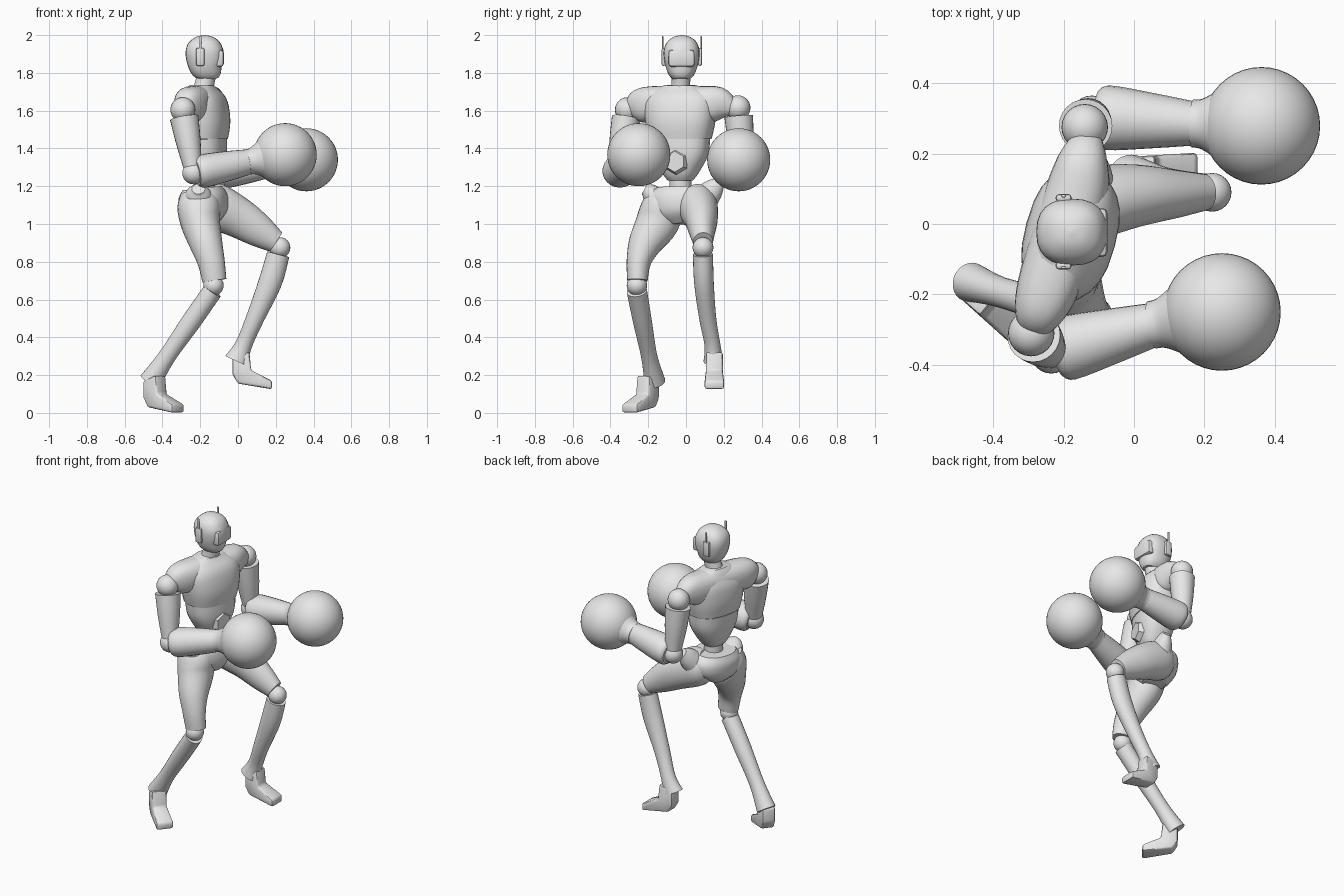
import bpy, bmesh, math
from mathutils import Vector, Matrix

cube = bpy.data.objects.get("Cube")
if cube:
    bpy.data.objects.remove(cube, do_unlink=True)

grey = bpy.data.materials.new("plain grey")
grey.use_nodes = True
grey.diffuse_color = (.8, .8, .8, 1)
grey.node_tree.nodes["Principled BSDF"].inputs["Base Color"].default_value = grey.diffuse_color

UP = Vector((0, 0, 1))
SIDE = Vector((0, 1, 0))
FORWARD = Vector((1, 0, 0))
SHOULDER_LINE = Vector((.26, .96, 0)).normalized()
CHEST_FRONT = SHOULDER_LINE.cross(UP)


def finish(name, bm, sharp=38):
    """Turn a bmesh into a grey object with smooth shading and sharp creases."""
    bmesh.ops.recalc_face_normals(bm, faces=bm.faces[:])
    mesh = bpy.data.meshes.new(name)
    bm.to_mesh(mesh)
    bm.free()
    mesh.materials.append(grey)
    for poly in mesh.polygons:
        poly.use_smooth = True
    mesh.set_sharp_from_angle(angle=math.radians(sharp))
    obj = bpy.data.objects.new(name, mesh)
    bpy.context.collection.objects.link(obj)
    return obj


def spline(rings, steps):
    """Smoothly interpolate the ring values."""
    out = []
    last = len(rings) - 1
    for i in range(last):
        p, q, r, s = (rings[min(max(k, 0), last)] for k in range(i - 1, i + 3))
        for j in range(steps):
            t = j / steps
            out.append([b + t / 2 * (c - a + t * (2*a - 5*b + 4*c - d + t * (3*(b - c) + d - a)))
                        for a, b, c, d in zip(p, q, r, s)])
    return out + [list(rings[last])]


def loft(name, rings, ref, power=2.0, sides=24, steps=4):
    """Skin rings of (x, y, z, half width along ref, half width across)."""
    bm = bmesh.new()
    data = spline(rings, steps)
    centres = [Vector(d[:3]) for d in data]
    loops = []
    for i, d in enumerate(data):
        along = (centres[min(i + 1, len(data) - 1)] - centres[max(i - 1, 0)]).normalized()
        u = (ref - along * ref.dot(along)).normalized()
        w = along.cross(u)
        loop = []
        for k in range(sides):
            angle = math.tau * k / sides
            c, s = math.cos(angle), math.sin(angle)
            cu = math.copysign(abs(c) ** (2 / power), c) * max(d[3], .004)
            sw = math.copysign(abs(s) ** (2 / power), s) * max(d[4], .004)
            loop.append(bm.verts.new(centres[i] + u * cu + w * sw))
        loops.append(loop)
    for low, high in zip(loops, loops[1:]):
        for k in range(sides):
            n = (k + 1) % sides
            bm.faces.new((low[k], low[n], high[n], high[k]))
    bm.faces.new(loops[0])
    bm.faces.new(loops[-1])
    return finish(name, bm)


def ball(name, centre, radius, segments=24):
    bm = bmesh.new()
    bmesh.ops.create_uvsphere(bm, u_segments=segments, v_segments=segments // 2 + 4, radius=radius,
                              matrix=Matrix.Translation(centre))
    return finish(name, bm)


def block(name, centre, size, bevel):
    bm = bmesh.new()
    bmesh.ops.create_cube(bm, size=1, matrix=Matrix.Translation(centre) @ Matrix.Diagonal((*size, 1)))
    bmesh.ops.bevel(bm, geom=bm.edges[:], offset=bevel, segments=2, affect='EDGES', profile=.5)
    return finish(name, bm, 25)


def foot(name, origin, heading):
    """Side profile extruded across the foot, wider at the toe."""
    profile = [(0, .08), (.03, .03), (.21, 0), (.21, .045), (.1, .1), (.09, .2), (0, .17)]
    across = UP.cross(heading)
    bm = bmesh.new()
    left, right = ([bm.verts.new(origin + heading * f + UP * z + across * s * (.04 + f * .06))
                    for f, z in profile] for s in (1, -1))
    bm.faces.new(left)
    bm.faces.new(right)
    for k in range(len(profile)):
        n = (k + 1) % len(profile)
        bm.faces.new((left[k], left[n], right[n], right[k]))
    bmesh.ops.recalc_face_normals(bm, faces=bm.faces[:])
    bmesh.ops.bevel(bm, geom=bm.edges[:], offset=.012, segments=2, affect='EDGES', profile=.5)
    return finish(name, bm)


# Head, visor and ear pieces
loft("head", [(-.15, -.025, 1.765, .04, .045), (-.155, -.025, 1.79, .065, .068),
              (-.17, -.024, 1.84, .086, .092), (-.177, -.023, 1.91, .095, .101),
              (-.177, -.022, 1.96, .08, .083), (-.177, -.022, 1.99, .045, .045),
              (-.177, -.022, 2, .004, .004)], SIDE, 2.4)
block("visor", (-.1, -.024, 1.877), (.05, .14, .09), .016)
for side, sign in (("left", 1), ("right", -1)):
    y = -.022 + sign * .096
    block(side + "_ear", (-.2, y, 1.885), (.045, .022, .095), .009)
    block(side + "_antenna", (-.2, y + sign * .006, 1.945), (.014, .008, .1), .003)
loft("neck", [(-.19, -.03, 1.68, .062, .062), (-.18, -.028, 1.73, .05, .052),
              (-.165, -.025, 1.79, .05, .05)], SIDE)

# Torso
loft("chest", [(-.18, -.03, 1.45, .165, .118), (-.18, -.03, 1.54, .185, .13),
               (-.185, -.03, 1.64, .19, .118), (-.19, -.03, 1.7, .15, .085),
               (-.19, -.03, 1.735, .085, .06)], SHOULDER_LINE, 2.5)
loft("shoulder_yoke", [(-.285, -.3, 1.61, .045, .04), (-.27, -.25, 1.625, .088, .072),
                       (-.235, -.15, 1.635, .096, .09), (-.165, .08, 1.635, .096, .09),
                       (-.145, .18, 1.635, .088, .072), (-.13, .245, 1.615, .045, .04)], UP, 2.4)
loft("abdomen", [(-.175, -.03, 1.23, .065, .06), (-.175, -.03, 1.27, .095, .085),
                 (-.175, -.03, 1.36, .145, .108), (-.178, -.03, 1.448, .158, .112)],
     SHOULDER_LINE, 2.5)
loft("waist", [(-.18, -.03, 1.12, .06, .055), (-.175, -.03, 1.26, .058, .055)], SHOULDER_LINE)
plate_centre = Vector((-.17, -.03, 1.33)) + CHEST_FRONT * .1
plate_turn = CHEST_FRONT.to_track_quat('Z', 'Y').to_matrix().to_4x4()
bm = bmesh.new()
bmesh.ops.create_cone(bm, cap_ends=True, segments=6, radius1=.07, radius2=.055, depth=.03,
                      matrix=Matrix.Translation(plate_centre) @ plate_turn)
finish("belly_plate", bm, 20)

# Pelvis and hip stubs
loft("pelvis", [(-.19, -.03, 1.19, .13, .1), (-.185, -.03, 1.14, .17, .125),
                (-.18, -.03, 1.06, .15, .12), (-.175, -.025, 1, .06, .07)], SHOULDER_LINE, 2.3)
loft("left_hip", [(-.13, .07, 1.1, .08, .08), (-.11, .14, 1.18, .05, .06),
                  (-.1, .18, 1.22, .025, .03)], FORWARD)
loft("right_hip", [(-.21, -.13, 1.1, .09, .08), (-.21, -.19, 1.165, .065, .05),
                   (-.21, -.22, 1.185, .035, .03)], FORWARD)

# Left leg, stepping forward
loft("left_thigh", [(-.19, .05, 1.13, .08, .08), (-.13, .06, 1.1, .105, .12),
                    (0, .08, 1.035, .09, .108), (.11, .085, .965, .07, .088),
                    (.2, .09, .905, .052, .06)], SIDE)
ball("left_knee", (.222, .09, .875), .055)
loft("left_shin", [(.213, .09, .84, .053, .06), (.17, .095, .69, .052, .062),
                   (.09, .115, .5, .045, .048), (.03, .14, .36, .042, .045),
                   (-.008, .145, .275, .052, .065)], SIDE)
foot("left_foot", Vector((-.03, .15, .125)), FORWARD)

# Right leg, trailing
loft("right_thigh", [(-.22, -.12, 1.17, .075, .085), (-.21, -.13, 1.1, .105, .112),
                     (-.2, -.15, 1.01, .115, .105), (-.17, -.215, .9, .09, .088),
                     (-.142, -.25, .8, .065, .072), (-.125, -.257, .7, .054, .064)], SIDE)
ball("right_knee", (-.13, -.26, .675), .054)
loft("right_shin", [(-.135, -.26, .645, .054, .052), (-.25, -.23, .48, .05, .052),
                    (-.375, -.195, .3, .043, .046), (-.465, -.165, .165, .056, .06)], SIDE)
foot("right_foot", Vector((-.48, -.17, 0)), Vector((.78, -.62, 0)).normalized())


# Arms with round gloves
def arm(side, shoulder, elbow, wrist, glove):
    shoulder, elbow, wrist, glove = map(Vector, (shoulder, elbow, wrist, glove))

    def ring(a, b, t, wide, deep):
        return (*a.lerp(b, t), wide, deep)

    ball(side + "_shoulder_joint", shoulder, .066)
    loft(side + "_upper_arm", [ring(shoulder, elbow, .13, .076, .076), ring(shoulder, elbow, .5, .068, .066),
                               ring(shoulder, elbow, .92, .05, .048)], SIDE)
    ball(side + "_elbow", elbow, .06)
    loft(side + "_forearm", [ring(elbow, wrist, .05, .075, .07), ring(elbow, wrist, .16, .092, .088),
                             ring(elbow, wrist, .6, .078, .08), ring(elbow, wrist, 1, .062, .066)], SIDE)
    loft(side + "_cuff", [ring(wrist, glove, -.05, .068, .068), ring(wrist, glove, .1, .072, .072),
                          ring(wrist, glove, .35, .1, .1)], SIDE)
    ball(side + "_glove", glove, .167, 40)


arm("right", (-.292, -.31, 1.605), (-.235, -.365, 1.27), (.06, -.285, 1.33), (.25, -.25, 1.367))
arm("left", (-.14, .275, 1.615), (-.12, .305, 1.27), (.175, .285, 1.315), (.362, .279, 1.34))
